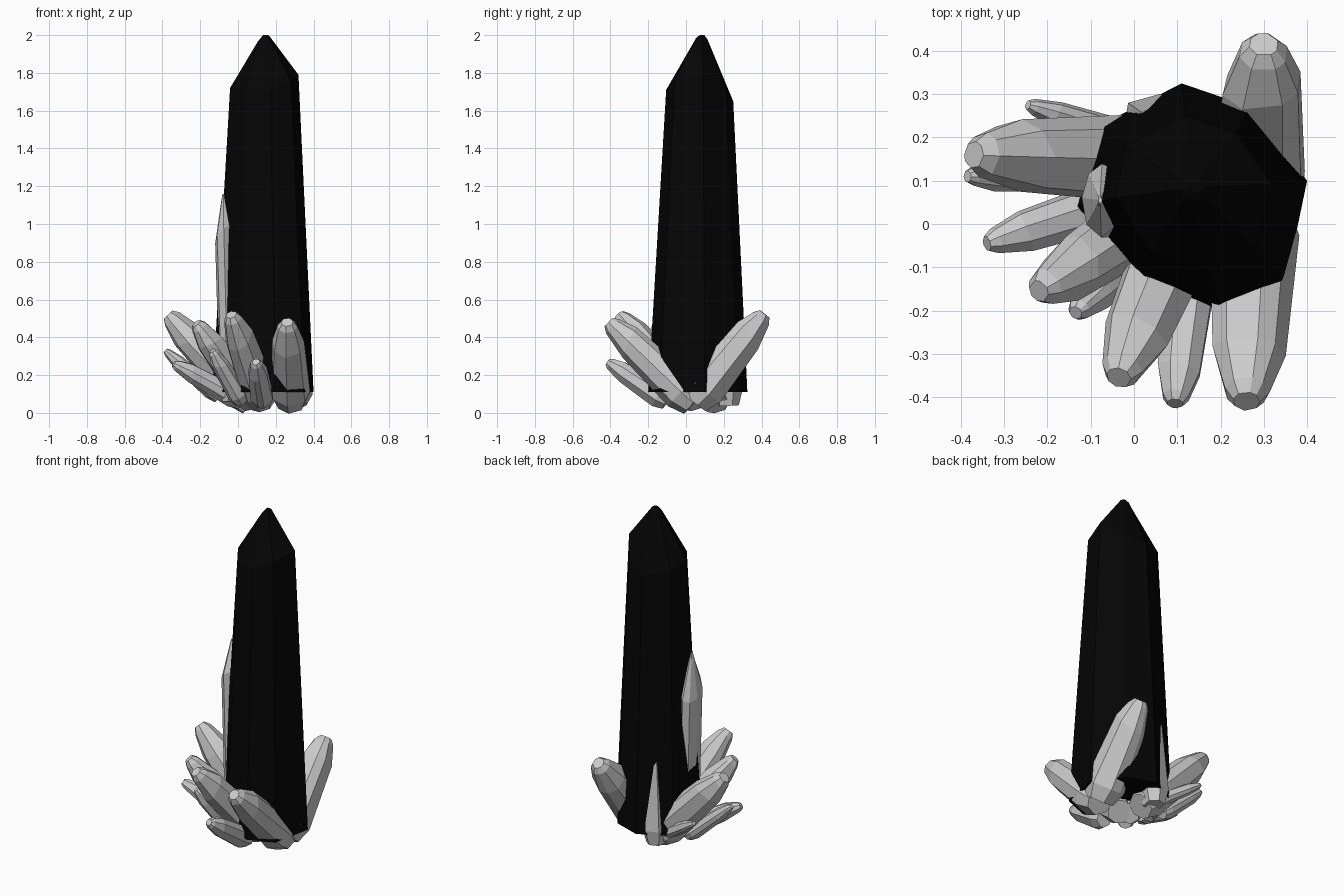
import bpy, math, random
from mathutils import Vector

if "Cube" in bpy.data.objects:
    bpy.data.objects.remove(bpy.data.objects["Cube"])

random.seed(4)


def mesh_from_rings(name, rings, mat=None):
    """Skin equal-length rings of points and cap both ends, flat shaded."""
    n = len(rings[0])
    verts = [p for ring in rings for p in ring]
    faces = [tuple(range(n))[::-1],
             tuple(range(len(verts) - n, len(verts)))]
    for k in range(len(rings) - 1):
        for i in range(n):
            j = (i + 1) % n
            faces.append((k * n + i, k * n + j, k * n + n + j, k * n + n + i))
    me = bpy.data.meshes.new(name)
    me.from_pydata(verts, [], faces)
    ob = bpy.data.objects.new(name, me)
    bpy.context.collection.objects.link(ob)
    if mat:
        me.materials.append(mat)
    return ob


def crystal(name, base, tip, r, profile, sides=7, flat=1.0):
    """Tapered faceted shard from base to tip; profile = (position, radius)."""
    base, tip = Vector(base), Vector(tip)
    axis = tip - base
    rot = axis.to_track_quat('Z', 'Y')
    spin = random.uniform(0, 2 * math.pi)
    jit = [random.uniform(-0.18, 0.18) for _ in range(sides)]
    slant = random.uniform(0, 2 * math.pi)
    rings = []
    for t, s in profile:
        ring = []
        for i in range(sides):
            a = spin + 2 * math.pi * i / sides + jit[i]
            # shoulders of the shard are cut at a slant
            dt = 0.05 * math.cos(a - slant) if 0.5 < t < 0.9 else 0
            off = rot @ Vector((math.cos(a) * r * s, math.sin(a) * r * s, 0))
            off.x *= flat
            ring.append(base + axis * (t + dt) + off)
        rings.append(ring)
    return mesh_from_rings(name, rings)


# main dark pillar: irregular eight-sided outline tapering to an off-centre peak
black = bpy.data.materials.new("dark_stone")
black.diffuse_color = (0.0015, 0.0015, 0.0015, 1)
black.use_nodes = True
black.node_tree.nodes["Principled BSDF"].inputs["Base Color"].default_value = black.diffuse_color
foot = [(0.40, 0.10), (0.27, 0.27), (0.11, 0.325), (-0.075, 0.23),
        (-0.135, 0.04), (0.02, -0.13), (0.20, -0.20), (0.35, -0.14)]
shoulder = [(0.32, 0.09, 1.79), (0.235, 0.21, 1.70), (0.12, 0.25, 1.65),
            (-0.02, 0.18, 1.69), (-0.042, 0.06, 1.72), (0.04, -0.065, 1.70),
            (0.17, -0.105, 1.71), (0.28, -0.06, 1.76)]
peak = Vector((0.135, 0.085, 2.0))
crown, top = [], []
for x, y, z in shoulder:
    d = Vector((x - peak.x, y - peak.y, 0))
    crown.append(peak + d * 0.17 - Vector((0, 0, 0.02 - 0.08 * d.x)))
    top.append(peak + Vector((0.01, 0, 0)) + d * 0.07)
mesh_from_rings("main_pillar",
                [[(x, y, 0.11) for x, y in foot], shoulder, crown, top], black)

# shards growing out of the foot: base, tip, radius
SHARD = [(0, 0.72), (0.14, 1.0), (0.75, 0.82), (0.95, 0.5), (1, 0.3)]
shards = [
    ((0.28, 0.04, 0.05), (0.26, -0.41, 0.48), 0.105),
    ((0.13, 0.03, 0.05), (-0.035, -0.355, 0.52), 0.097),
    ((0.13, -0.10, 0.06), (0.095, -0.415, 0.27), 0.065),
    ((0.08, 0.05, 0.05), (-0.22, -0.155, 0.475), 0.088),
    ((0.02, -0.05, 0.06), (-0.135, -0.205, 0.33), 0.055),
    ((0.02, 0.07, 0.06), (-0.34, -0.045, 0.26), 0.06),
    ((0.08, 0.15, 0.05), (-0.37, 0.16, 0.52), 0.105),
    ((-0.10, 0.12, 0.08), (-0.385, 0.11, 0.33), 0.045),
    ((0.02, 0.19, 0.08), (-0.245, 0.275, 0.25), 0.038),
    ((0.285, 0.04, 0.06), (0.30, 0.415, 0.525), 0.115),
]
for i, (b, t, r) in enumerate(shards):
    crystal(f"shard_{i + 1}", b, t, r, SHARD, 8)

# tall flattened shard leaning on the front left side
TALL = [(0, 0.75), (0.1, 0.85), (0.8, 0.9), (0.97, 0.2), (1, 0.08)]
crystal("tall_shard", (-0.05, 0.05, 0.06), (-0.078, 0.055, 1.16),
        0.095, TALL, 8, flat=0.58)

# shard nearly swallowed by the pillar at the back
crystal("buried_shard", (0.04, 0.22, 0.04), (0.07, 0.205, 0.68), 0.085, SHARD, 6)
